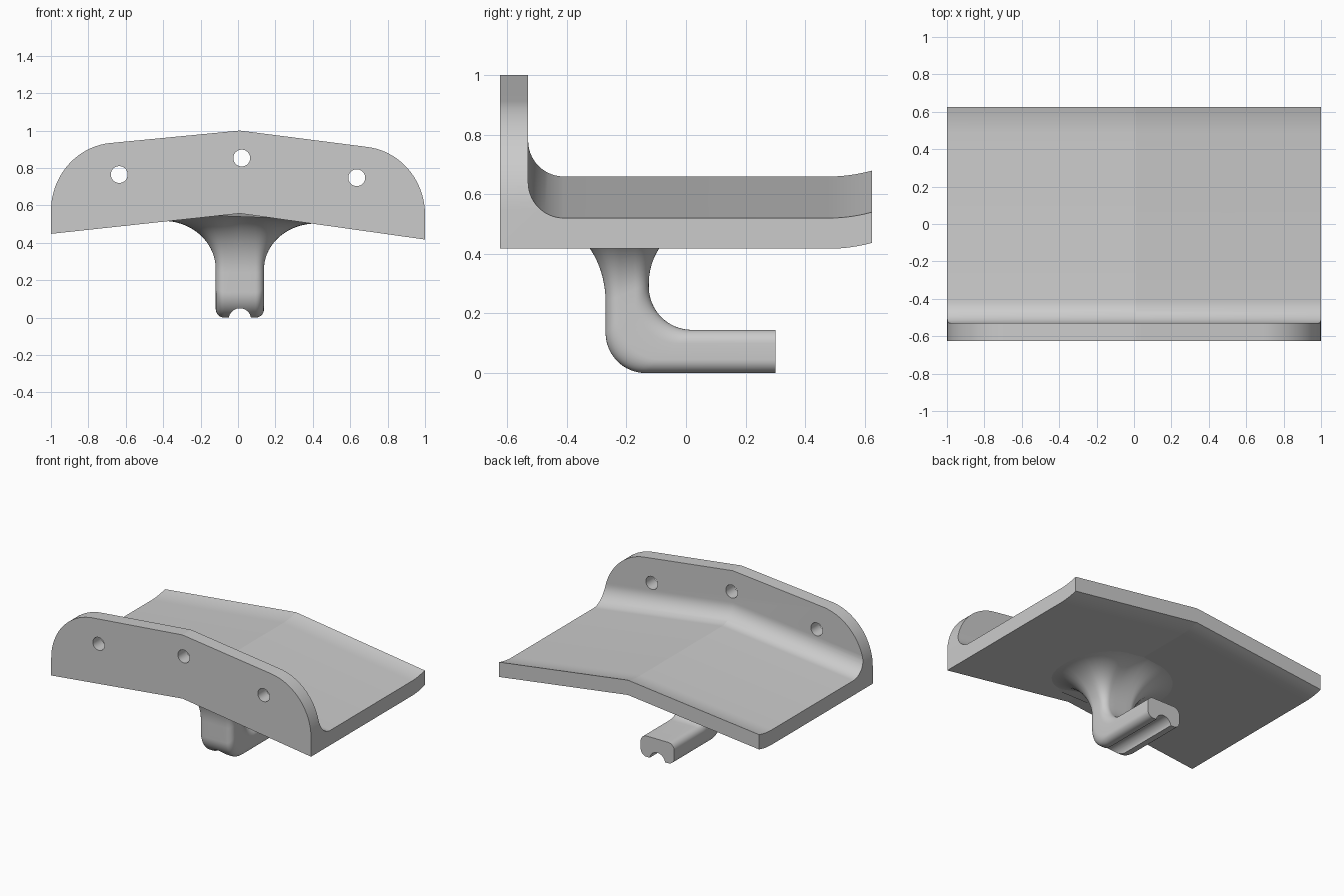
import bpy, bmesh
from math import sin, cos, pi, radians

cube = bpy.data.objects.get("Cube")
if cube:
    bpy.data.objects.remove(cube)

grey = bpy.data.materials.new("plain grey")
grey.use_nodes = True
COLOUR = (0.6, 0.6, 0.6, 1)
grey.diffuse_color = COLOUR
grey.node_tree.nodes["Principled BSDF"].inputs["Base Color"].default_value = COLOUR


def loft(name, rings):
    """Skin a list of closed rings and cap both ends."""
    bm = bmesh.new()
    rows = [[bm.verts.new(p) for p in ring] for ring in rings]
    n = len(rows[0])
    for a, b in zip(rows, rows[1:]):
        for i in range(n):
            j = (i + 1) % n
            bm.faces.new((a[i], a[j], b[j], b[i]))
    bm.faces.new(rows[0])
    bm.faces.new(rows[-1])
    bmesh.ops.recalc_face_normals(bm, faces=bm.faces)
    mesh = bpy.data.meshes.new(name)
    bm.to_mesh(mesh)
    bm.free()
    obj = bpy.data.objects.new(name, mesh)
    bpy.context.collection.objects.link(obj)
    mesh.materials.append(grey)
    return obj


def rod(name, x, z, r, y0, y1):
    ring = [(x + r * cos(2 * pi * i / 40), z + r * sin(2 * pi * i / 40)) for i in range(40)]
    return loft(name, [[(u, y, v) for u, v in ring] for y in (y0, y1)])


def select(obj):
    bpy.ops.object.select_all(action='DESELECT')
    obj.select_set(True)
    bpy.context.view_layer.objects.active = obj


def boolean(obj, cutter, operation):
    select(obj)
    mod = obj.modifiers.new("cut", 'BOOLEAN')
    mod.object, mod.operation, mod.solver = cutter, operation, 'EXACT'
    bpy.ops.object.modifier_apply(modifier=mod.name)
    bpy.data.objects.remove(cutter)


def smooth(obj, degrees):
    select(obj)
    bpy.ops.object.shade_smooth_by_angle(angle=radians(degrees))


RIDGE = 0.01


def roof(x):
    """Height of the underside of the folded plate."""
    return 0.557 - (0.108 * (RIDGE - x) if x < RIDGE else 0.141 * (x - RIDGE))


# Folded plate: side profile with upturned rear lip, inner fillet and front flange
THICK = 0.103
lip = [(0.48 + 0.145 * k / 6, 0.02 * (k / 6) ** 2) for k in range(7)]
fillet = [(-0.41 - 0.12 * sin(a), THICK + 0.12 * (1 - cos(a)))
          for a in (pi / 2 * k / 14 for k in range(15))]
profile = ([(-0.625, 0)] + lip + [(y, h + THICK) for y, h in reversed(lip)]
           + fillet + [(-0.53, 0.8), (-0.625, 0.8)])
plate = loft("folded_plate", [[(x, y, roof(x) + h) for y, h in profile]
                              for x in (-1.1, RIDGE, 1.1)])


# Front outline with large rounded corners and a shallow peak
def corner(side, z):
    return [(side * (0.65 + 0.35 * cos(a)), z + 0.365 * sin(a))
            for a in (radians(84) * k / 20 for k in range(21))]


outline = ([(-1, 0.2), (1, 0.2)] + corner(1, 0.55) + [(RIDGE, 1.0)]
           + corner(-1, 0.57)[::-1])
boolean(plate, loft("outline_cutter", [[(x, y, z) for x, z in outline] for y in (-1, 1)]),
        'INTERSECT')

# Screw holes
for x, z in ((-0.635, 0.765), (0.02, 0.853), (0.635, 0.748)):
    boolean(plate, rod("hole_cutter", x, z, 0.045, -0.8, -0.45), 'DIFFERENCE')
smooth(plate, 12)

# Hook cross-section: rounded rectangle, each entry is x, depth share, normal
HALF, DEPTH, R = 0.129, 0.145, 0.045
section = []
for q, (sx, sy) in enumerate(((1, 1), (-1, 1), (-1, -1), (1, -1))):
    for k in range(9):
        a = pi / 2 * (q + k / 8)
        section.append((sx * (HALF - R) + R * cos(a),
                        0.5 + (sy * (DEPTH / 2 - R) + R * sin(a)) / DEPTH, cos(a), sin(a)))
    if q in (0, 2):  # extra points across the wide sides, for the ridge
        for f in (0.5, 0, -0.5):
            section.append((sx * f * (HALF - R), 0.5 + sy * 0.5, 0, sy))


def hook_ring(outer, inner):
    return [(RIDGE + x, outer[0] + t * (inner[0] - outer[0]), outer[1] + t * (inner[1] - outer[1]))
            for x, t, _, _ in section]


# Straight arm, then bend
rings = [hook_ring((0.30, 0), (0.30, DEPTH))]
for k in range(17):
    a = pi / 2 * k / 16
    rings.append(hook_ring((-0.135 - 0.135 * sin(a), 0.135 * (1 - cos(a))),
                           (0.02 - 0.145 * sin(a), 0.29 - 0.145 * cos(a))))

# Stem flaring out to meet the underside of the plate
FLARE = 0.28
for k in range(19):
    a = pi / 2 * k / 18
    ring = []
    for x, t, nx, ny in section:
        grow = FLARE * (1 - cos(a))
        base = 0.24 + 0.06 * t
        top = roof(RIDGE + x + nx * FLARE) + 0.004
        ring.append((RIDGE + x + nx * grow, -0.27 + t * DEPTH + ny * grow,
                     base + (top - base) * sin(a)))
    rings.append(ring)
hook = loft("hook", rings)

# Groove under the arm
boolean(hook, rod("groove_cutter", RIDGE, -0.01, 0.06, -0.5, 0.5), 'DIFFERENCE')
smooth(hook, 30)
